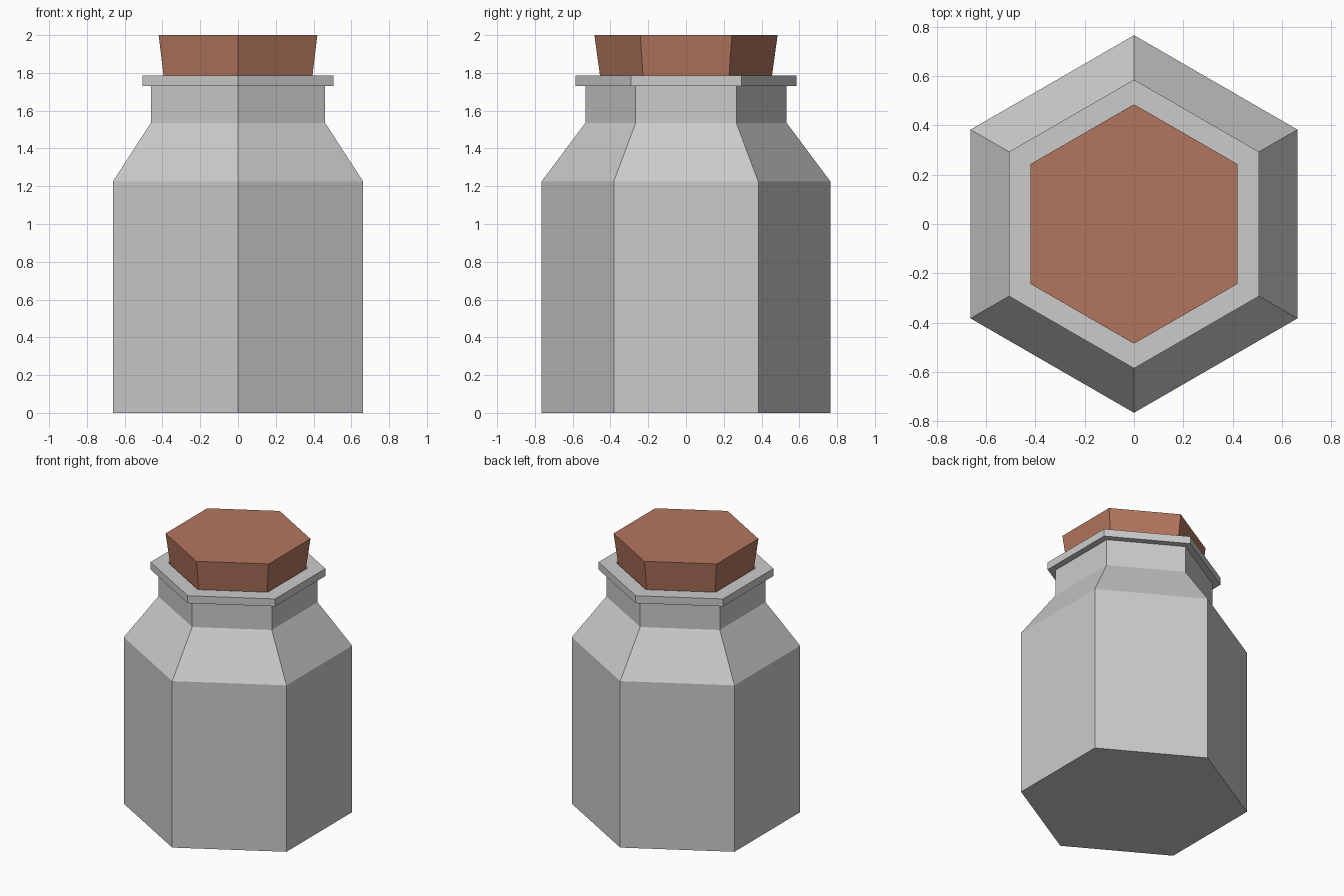
import bpy, bmesh
from math import cos, sin, pi

if "Cube" in bpy.data.objects:
    bpy.data.objects.remove(bpy.data.objects["Cube"])

SIDES = 6


def lathe(name, profile):
    """Sweep (radius, z) points into a six-sided solid with flat end caps."""
    bm = bmesh.new()
    rings = []
    for r, z in profile:
        rings.append([bm.verts.new((r * cos(pi / 2 + 2 * pi * i / SIDES),
                                    r * sin(pi / 2 + 2 * pi * i / SIDES), z))
                      for i in range(SIDES)])
    for a, b in zip(rings, rings[1:]):
        for i in range(SIDES):
            j = (i + 1) % SIDES
            bm.faces.new((a[i], a[j], b[j], b[i]))
    bm.faces.new(rings[0][::-1])
    bm.faces.new(rings[-1])
    bmesh.ops.recalc_face_normals(bm, faces=bm.faces)
    mesh = bpy.data.meshes.new(name)
    bm.to_mesh(mesh)
    bm.free()
    obj = bpy.data.objects.new(name, mesh)
    bpy.context.collection.objects.link(obj)
    return obj


# Jar: body, sloped shoulder, neck, rim, and the mouth that holds the stopper
lathe("jar", [(0.765, 0), (0.765, 1.225), (0.533, 1.535), (0.533, 1.73),
              (0.585, 1.73), (0.585, 1.785), (0.467, 1.785), (0.467, 1.60)])

# Tapered cork stopper, reaching down into the mouth
stopper = lathe("cork_stopper", [(0.431, 1.61), (0.485, 2.0)])
cork = bpy.data.materials.new("cork")
cork.diffuse_color = (0.45, 0.18, 0.11, 1)
cork.use_nodes = True
cork.node_tree.nodes["Principled BSDF"].inputs["Base Color"].default_value = cork.diffuse_color
stopper.data.materials.append(cork)
